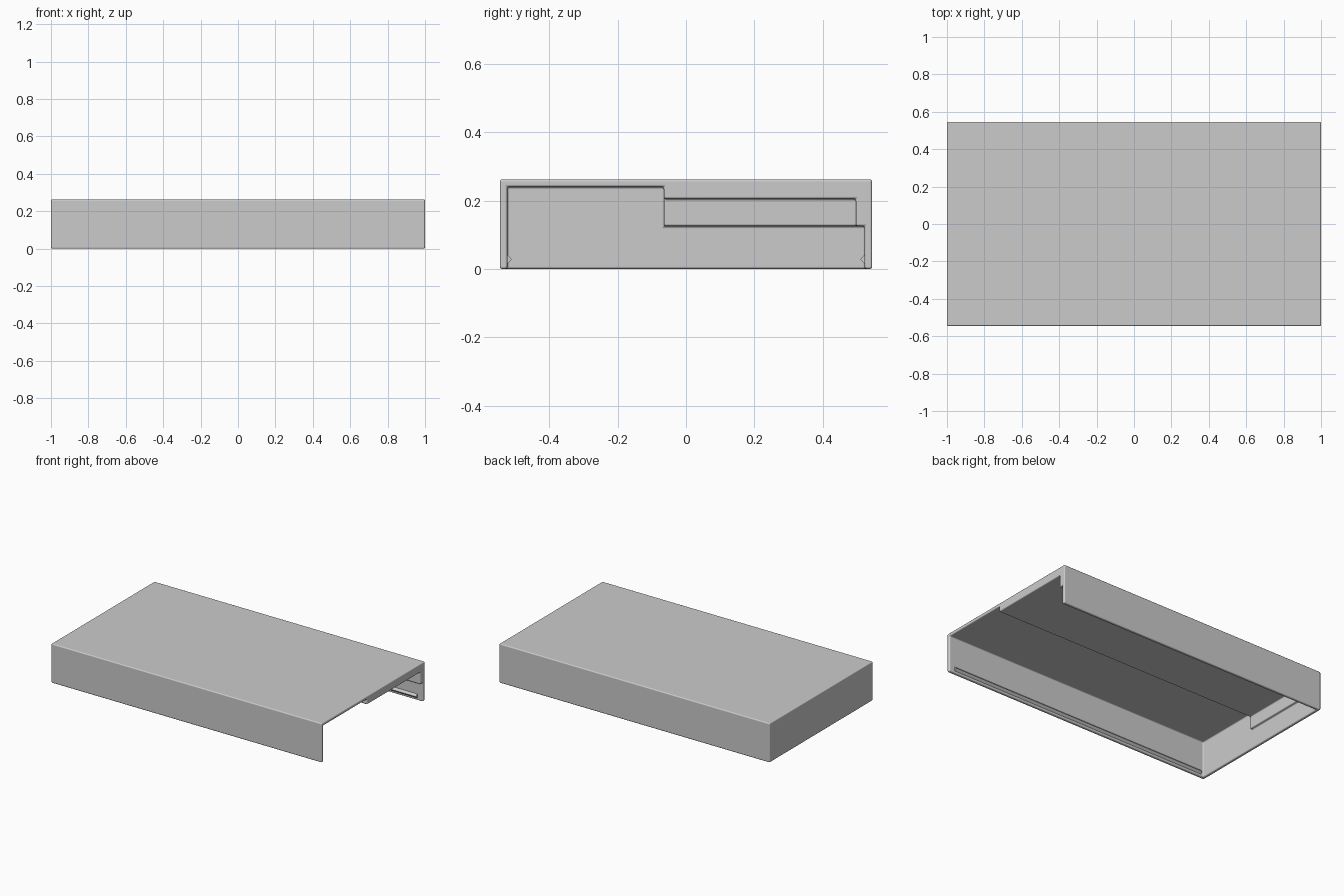
import bpy
import bmesh

if "Cube" in bpy.data.objects:
    bpy.data.objects.remove(bpy.data.objects["Cube"], do_unlink=True)

W, H = 0.545, 0.262        # half depth and height of the cover
WALL = 0.022               # wall thickness
INNER = W - WALL

grey = bpy.data.materials.new("light grey")
grey.use_nodes = True
colour = (0.6, 0.6, 0.6, 1)
grey.diffuse_color = colour
grey.node_tree.nodes["Principled BSDF"].inputs["Base Color"].default_value = colour


def prism(name, profile, x0, x1):
    """Extrude a (y, z) profile along x."""
    bm = bmesh.new()
    face = bm.faces.new([bm.verts.new((x0, y, z)) for y, z in profile])
    out = bmesh.ops.extrude_face_region(bm, geom=[face])
    moved = [v for v in out["geom"] if isinstance(v, bmesh.types.BMVert)]
    bmesh.ops.translate(bm, verts=moved, vec=(x1 - x0, 0, 0))
    bmesh.ops.recalc_face_normals(bm, faces=bm.faces)
    mesh = bpy.data.meshes.new(name)
    bm.to_mesh(mesh)
    bm.free()
    mesh.materials.append(grey)
    ob = bpy.data.objects.new(name, mesh)
    bpy.context.collection.objects.link(ob)
    return ob


def rect(y0, y1, z0, z1):
    return [(y0, z0), (y1, z0), (y1, z1), (y0, z1)]


def activate(ob):
    bpy.ops.object.select_all(action="DESELECT")
    ob.select_set(True)
    bpy.context.view_layer.objects.active = ob


def cut(ob, cutter):
    mod = ob.modifiers.new("cut", "BOOLEAN")
    mod.operation = "DIFFERENCE"
    mod.solver = "EXACT"
    mod.object = cutter
    activate(ob)
    bpy.ops.object.modifier_apply(modifier=mod.name)
    bpy.data.objects.remove(cutter, do_unlink=True)


# Cover: a box hollowed from below and from the open end
cover = prism("cover", rect(-W, W, 0, H), -1, 1)
step = -0.065
cavity = [(-INNER, -0.1), (-INNER, 0.24), (step, 0.24),
          (step, 0.125), (INNER, 0.125), (INNER, -0.1)]
cut(cover, prism("cavity_cutter", cavity, -1 + WALL, 1.1))

# Raised pocket, leaving a block on the closed end and a ledge on the back wall
cut(cover, prism("pocket_cutter", rect(-0.2, 0.497, 0.05, 0.205), -0.96, 1.1))

# Softened edges
bevel = cover.modifiers.new("soft edges", "BEVEL")
bevel.width = 0.007
bevel.segments = 3
bevel.limit_method = "ANGLE"
bevel.harden_normals = True
activate(cover)
bpy.ops.object.shade_smooth_by_angle()
bpy.ops.object.modifier_apply(modifier=bevel.name)

# Snap ridges along the inside of the long walls
for name, side in (("front_snap_ridge", -1), ("back_snap_ridge", 1)):
    base = side * (INNER + 0.004)
    tip = side * (INNER - 0.013)
    prism(name, [(base, 0.01), (tip, 0.028), (base, 0.046)], -0.96, 0.96)
